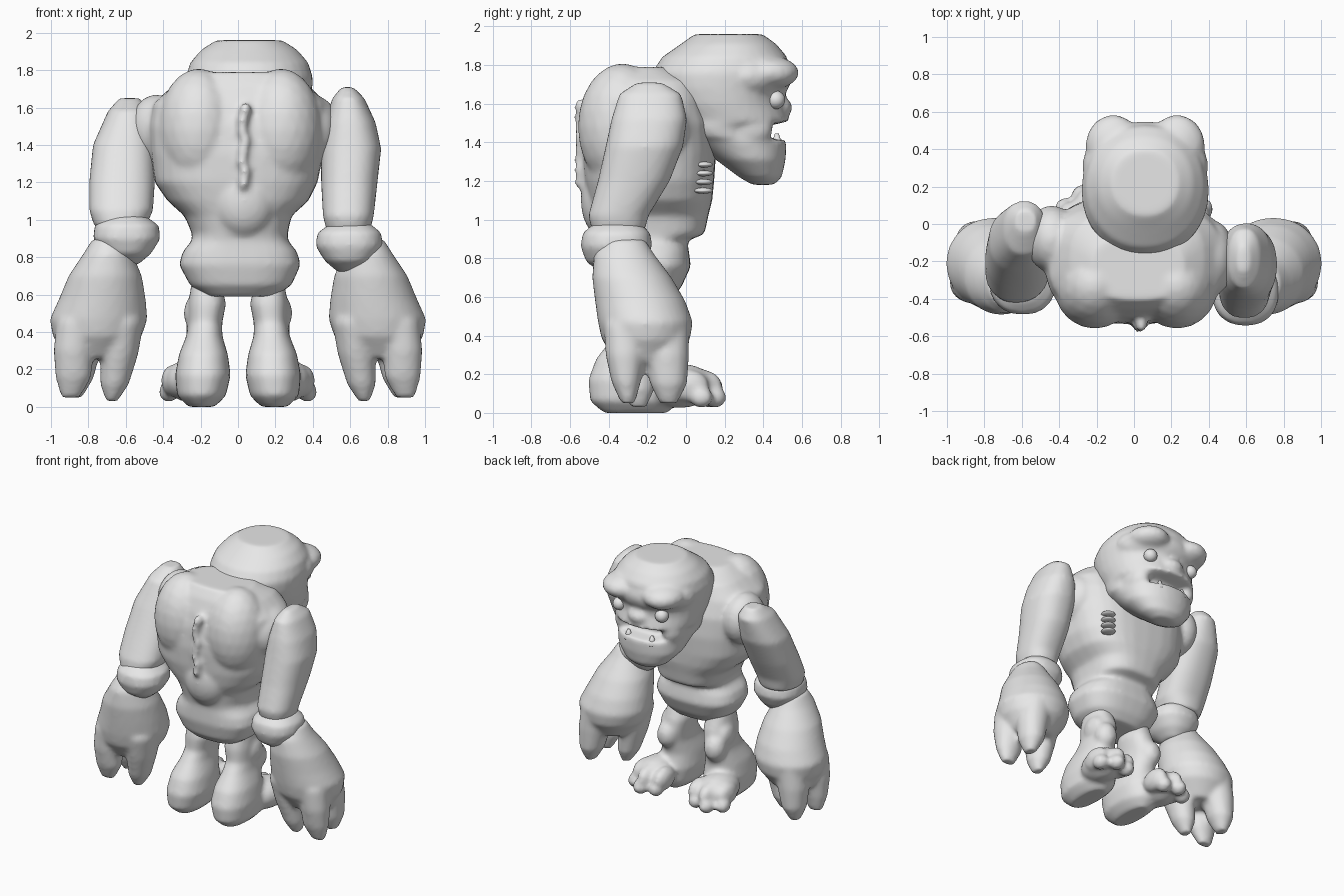
import bpy
import bmesh
from math import cos, sin, pi, copysign
from mathutils import Matrix, Vector

default_cube = bpy.data.objects.get("Cube")
if default_cube:
    bpy.data.objects.remove(default_cube, do_unlink=True)

# One clay colour for the whole figure
clay = bpy.data.materials.new("clay grey")
clay.use_nodes = True
clay_colour = (.8, .8, .8, 1)
clay.diffuse_color = clay_colour
clay.node_tree.nodes["Principled BSDF"].inputs["Base Color"].default_value = clay_colour

SIDES = 32
GROW = .006  # makes up for the shrinkage of the smoothing


def loft(bm, rings, power=2.3):
    """Skin horizontal rounded slices, each given as z, x0, x1, y0, y1."""
    previous = None
    for z, x0, x1, y0, y1 in rings:
        ring = []
        for i in range(SIDES):
            angle = 2 * pi * i / SIDES
            c, s = cos(angle), sin(angle)
            across = copysign(abs(c) ** (2 / power), c)
            along = copysign(abs(s) ** (2 / power), s)
            ring.append(bm.verts.new((
                (x0 + x1) / 2 + ((x1 - x0) / 2 + GROW) * across,
                (y0 + y1) / 2 + ((y1 - y0) / 2 + GROW) * along, z)))
        if previous:
            for i in range(SIDES):
                j = (i + 1) % SIDES
                bm.faces.new((previous[i], previous[j], ring[j], ring[i]))
        else:
            bm.faces.new(ring[::-1])
        previous = ring
    bm.faces.new(previous)


def blob(bm, centre, size):
    """Add an ellipsoid with the given centre and radii."""
    matrix = Matrix.Translation(Vector(centre)) @ Matrix.Diagonal((*size, 1))
    bmesh.ops.create_icosphere(bm, subdivisions=3, radius=1, matrix=matrix)


def mirrored(rings):
    """Flip slices to the other side."""
    return [(z, -x1, -x0, y0, y1) for z, x0, x1, y0, y1 in rings]


def finish(name, bm, fuse=True):
    """Turn the mesh into an object; fuse its masses into one soft skin."""
    bmesh.ops.recalc_face_normals(bm, faces=bm.faces[:])
    mesh = bpy.data.meshes.new(name)
    bm.to_mesh(mesh)
    bm.free()
    mesh.materials.append(clay)
    for polygon in mesh.polygons:
        polygon.use_smooth = True
    part = bpy.data.objects.new(name, mesh)
    bpy.context.collection.objects.link(part)
    if fuse:
        remesh = part.modifiers.new("fuse masses", 'REMESH')
        remesh.mode = 'VOXEL'
        remesh.voxel_size = .017
        remesh.use_smooth_shade = True
        soften = part.modifiers.new("soften", 'SMOOTH')
        soften.factor = .5
        soften.iterations = 6


# Torso and pelvis, with a belly that overhangs the hips
bm = bmesh.new()
loft(bm, [
    (.59, -.17, .19, -.36, -.08), (.65, -.25, .28, -.42, -.03),
    (.76, -.31, .33, -.45, .02), (.83, -.29, .31, -.45, .01),
    (.89, -.24, .26, -.45, 0), (.925, -.24, .26, -.46, .09),
    (1.02, -.28, .28, -.48, .11), (1.1, -.37, .37, -.5, .13),
    (1.2, -.44, .42, -.52, .14), (1.35, -.46, .45, -.53, .15),
    (1.5, -.47, .48, -.52, .14), (1.62, -.45, .47, -.49, .1),
    (1.72, -.34, .37, -.45, .07), (1.79, -.22, .26, -.4, -.08)], power=2.7)
# Shoulder blades
for side in (-1, 1):
    blob(bm, (.01 + side * .22, -.33, 1.48), (.22, .23, .33))
# Shoulder caps, the right one reaching forward to its arm
blob(bm, (-.44, -.08, 1.48), (.14, .18, .19))
blob(bm, (.42, -.18, 1.48), (.12, .2, .18))
# Knobbly spine running into a full lower back
for i in range(8):
    blob(bm, (.03 + .01 * sin(i * 2), -.535, 1.2 + i * .055), (.03, .045, .045))
blob(bm, (.03, -.42, 1.1), (.17, .125, .2))
finish("torso", bm)

# Stitches on one side of the chest
bm = bmesh.new()
for i in range(4):
    blob(bm, (.31, .09, 1.15 + i * .045), (.05, .05, .016))
finish("chest_stitches", bm, fuse=False)

# Head with an open mouth and jutting jaw, set slightly off centre
bm = bmesh.new()
head_slices = [
    (1.18, .08, .35, .45), (1.22, .16, .28, .49), (1.31, .24, .16, .51),
    (1.41, .27, .02, .515), (1.43, .28, 0, .4), (1.48, .29, -.04, .4),
    (1.51, .3, -.06, .53), (1.6, .32, -.12, .5), (1.68, .33, -.16, .51),
    (1.76, .335, -.17, .53), (1.84, .31, -.12, .52), (1.91, .25, -.02, .46),
    (1.96, .17, .05, .39)]
loft(bm, [(z, .06 - w, .06 + w, back, front)
          for z, w, back, front in head_slices], power=2.1)
# Broad forehead with two brow lobes
blob(bm, (.06, .31, 1.74), (.34, .24, .16))
for side in (-1, 1):
    blob(bm, (.06 + side * .17, .42, 1.76), (.15, .165, .09))
    blob(bm, (.06 + side * .2, .32, 1.47), (.08, .13, .1))  # cheek
# Flat nose
blob(bm, (.06, .48, 1.58), (.09, .07, .06))
finish("head", bm)

# Eyes
for side, label in ((-1, "right"), (1, "left")):
    bm = bmesh.new()
    blob(bm, (.06 + side * .18, .465, 1.62), (.048, .048, .048))
    finish(label + "_eye", bm, fuse=False)

# Lower teeth
bm = bmesh.new()
for x in (-.04, .16):
    bmesh.ops.create_cone(bm, cap_ends=True, segments=8, radius1=.035, radius2=.01,
                          depth=.07, matrix=Matrix.Translation((x, .47, 1.41)))
finish("lower_teeth", bm, fuse=False)

# Upper arms, the right one hanging further forward
arms = {
    "left": [(1.71, .56, .61, -.25, -.13), (1.65, .51, .67, -.34, -.03),
             (1.52, .47, .73, -.38, 0), (1.38, .45, .76, -.41, -.02),
             (1.2, .45, .74, -.45, -.09), (1.02, .46, .72, -.5, -.2),
             (.94, .48, .7, -.48, -.22)],
    "right": [(1.65, -.63, -.53, -.04, .07), (1.58, -.69, -.48, -.16, .12),
              (1.4, -.77, -.45, -.25, .08), (1.2, -.79, -.45, -.34, -.02),
              (1.05, -.79, -.46, -.41, -.1), (.96, -.76, -.5, -.42, -.12)]}
for label, slices in arms.items():
    bm = bmesh.new()
    loft(bm, slices)
    finish(label + "_upper_arm", bm)

# Thick wrist cuffs
cuff = [(.72, .54, .64, -.42, -.28), (.78, .47, .72, -.51, -.22),
        (.86, .42, .77, -.54, -.18), (.93, .43, .76, -.53, -.19),
        (.98, .5, .7, -.47, -.24)]
# Big hands: palm, then inner, outer and forward fingers
palm = [(.9, .62, .77, -.42, -.22), (.82, .57, .82, -.47, -.17),
        (.7, .52, .9, -.48, -.08), (.58, .5, .95, -.465, -.01),
        (.47, .49, 1, -.45, .03), (.38, .52, .985, -.43, .015),
        (.26, .62, .92, -.35, -.07)]
fingers = [
    [(.62, .57, .7, -.38, -.17), (.45, .51, .72, -.42, -.13),
     (.28, .54, .73, -.38, -.15), (.12, .59, .73, -.33, -.17),
     (.03, .65, .7, -.28, -.21)],
    [(.62, .76, .88, -.38, -.24), (.45, .76, .965, -.42, -.21),
     (.3, .78, .98, -.41, -.22), (.16, .79, .97, -.38, -.24),
     (.05, .85, .94, -.33, -.27)],
    [(.62, .72, .86, -.2, -.08), (.45, .71, .93, -.21, .01),
     (.3, .74, .95, -.21, .01), (.15, .78, .94, -.18, 0),
     (.05, .84, .9, -.13, -.05)]]
# Legs with bulging heels
leg = [(.68, .1, .24, -.3, -.1), (.55, .07, .26, -.33, -.05),
       (.45, .09, .26, -.33, -.03), (.38, .09, .27, -.38, -.04),
       (.28, .06, .31, -.46, -.06), (.17, .045, .33, -.5, -.04),
       (.06, .07, .32, -.49, -.04), (.0, .13, .26, -.42, -.1)]

for side, label in ((-1, "right"), (1, "left")):
    def place(slices):
        return slices if side > 0 else mirrored(slices)

    # The right wrist sits a little higher and further forward
    lift, reach = (0, 0) if side > 0 else (.04, .06)
    bm = bmesh.new()
    loft(bm, [(z + lift, x0, x1, y0 + reach, y1 + reach)
              for z, x0, x1, y0, y1 in place(cuff)])
    finish(label + "_wrist_cuff", bm)

    bm = bmesh.new()
    for slices in (palm, *fingers):
        loft(bm, place(slices), power=2.05)
    finish(label + "_hand", bm)

    bm = bmesh.new()
    loft(bm, place(leg))
    blob(bm, (side * .2, -.07, .42), (.08, .08, .1))    # knee
    blob(bm, (side * .24, -.15, .5), (.05, .09, .09))   # outer thigh
    blob(bm, (side * .26, -.03, .14), (.13, .18, .115))  # instep
    for x, y in ((.17, .12), (.28, .15), (.37, .08)):   # toes
        blob(bm, (side * x, y, .08), (.055, .06, .055))
        blob(bm, (side * (x - .02), y - .07, .14), (.06, .11, .085))
    finish(label + "_leg", bm)
